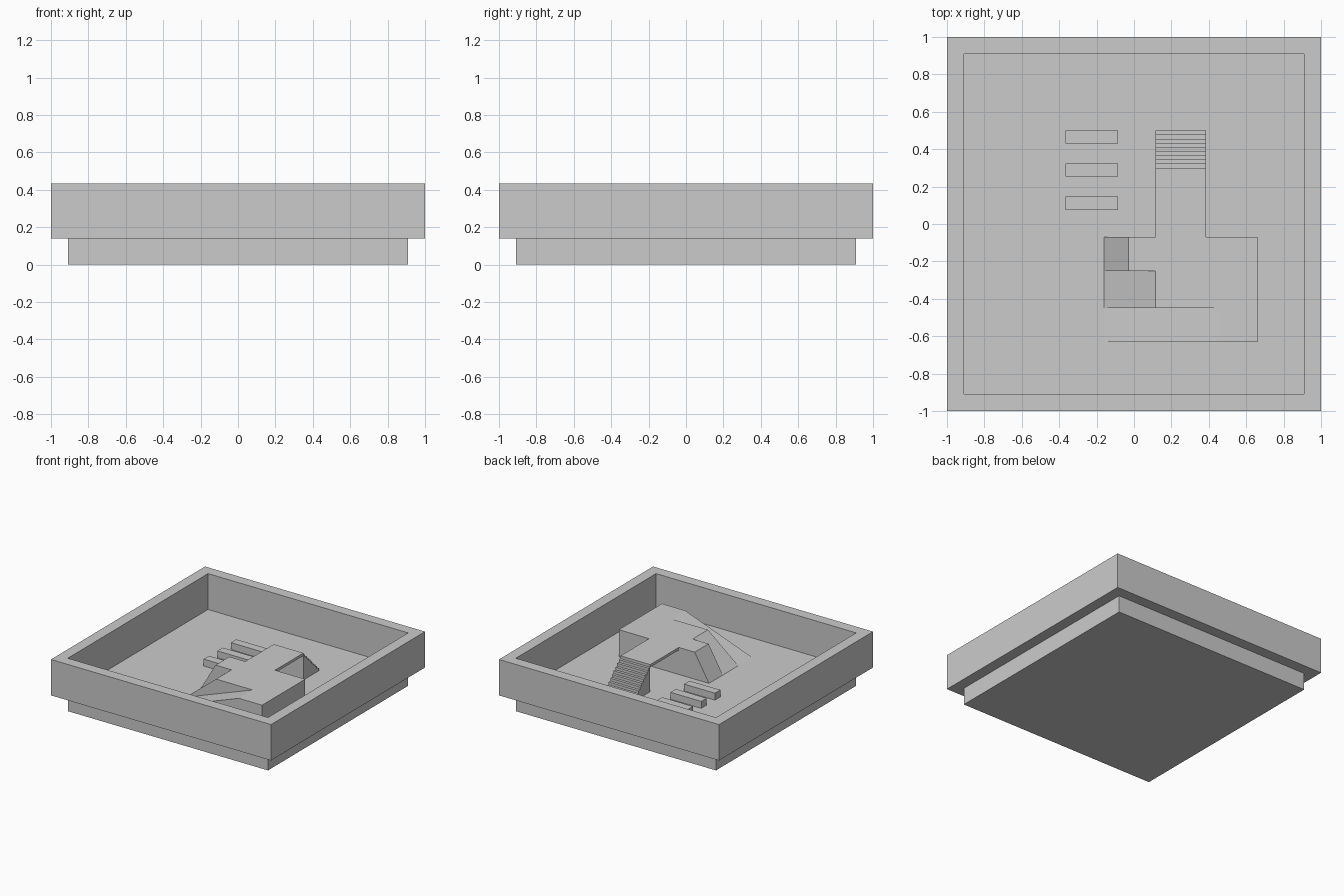
import bpy, bmesh

if "Cube" in bpy.data.objects:
    bpy.data.objects.remove(bpy.data.objects["Cube"])

FLOOR, TOP, RIM_TOP = 0.14, 0.362, 0.435   # main heights


def finish(name, bm):
    bmesh.ops.recalc_face_normals(bm, faces=bm.faces)
    mesh = bpy.data.meshes.new(name)
    bm.to_mesh(mesh)
    bm.free()
    obj = bpy.data.objects.new(name, mesh)
    bpy.context.collection.objects.link(obj)
    return obj


def prism(name, points, depth):
    """Extrude a planar 3D outline along a vector."""
    bm = bmesh.new()
    face = bm.faces.new([bm.verts.new(p) for p in points])
    ext = bmesh.ops.extrude_face_region(bm, geom=[face], use_keep_orig=True)
    verts = [v for v in ext["geom"] if isinstance(v, bmesh.types.BMVert)]
    bmesh.ops.translate(bm, verts=verts, vec=depth)
    return finish(name, bm)


def box(name, x0, x1, y0, y1, z0, z1):
    return prism(name, [(x0, y0, z0), (x1, y0, z0), (x1, y1, z0), (x0, y1, z0)],
                 (0, 0, z1 - z0))


def square_frame(name, inner, outer, z0, z1):
    """Square ring made of four loops of a rectangular section."""
    bm = bmesh.new()
    loops = []
    for r, z in [(outer, z0), (outer, z1), (inner, z1), (inner, z0)]:
        loops.append([bm.verts.new((sx * r, sy * r, z))
                      for sx, sy in [(-1, -1), (1, -1), (1, 1), (-1, 1)]])
    for i in range(4):
        a, b = loops[i], loops[(i + 1) % 4]
        for j in range(4):
            k = (j + 1) % 4
            bm.faces.new([a[j], a[k], b[k], b[j]])
    return finish(name, bm)


# Base slab and surrounding parapet
box("base_slab", -0.91, 0.91, -0.91, 0.91, 0, FLOOR)
square_frame("parapet_wall", 0.91, 1.0, FLOOR, RIM_TOP)

# Raised platform: three strips, each with a gentler ramp on the left
for i, (y0, y1, crest) in enumerate([(-0.25, -0.07, -0.03),
                                     (-0.45, -0.25, 0.115),
                                     (-0.63, -0.45, 0.45)]):
    prism(f"ramp_platform_{i + 1}",
          [(-0.16, y0, FLOOR), (crest, y0, TOP), (0.66, y0, TOP), (0.66, y0, FLOOR)],
          (0, y1 - y0, 0))

# Thin bridge from the platform to the stairs
steps = 10
rise = (TOP - FLOOR) / steps
run = 0.2 / (steps - 1)
X0, X1 = 0.115, 0.385
box("bridge", X0, X1, -0.07, 0.30, TOP - rise, TOP)

# Staircase with a solid stepped side profile
outline = [(X0, 0.30, FLOOR), (X0, 0.30, TOP - rise)]
for i in range(1, steps):
    y = 0.30 + i * run
    outline += [(X0, y, TOP - i * rise), (X0, y, max(FLOOR, TOP - (i + 1) * rise))]
prism("staircase", outline, (X1 - X0, 0, 0))

# Three low grind boxes
for i in range(3):
    y = 0.43 - i * 0.177
    box(f"low_box_{i + 1}", -0.365, -0.085, y, y + 0.07, FLOOR, FLOOR + 0.057)
